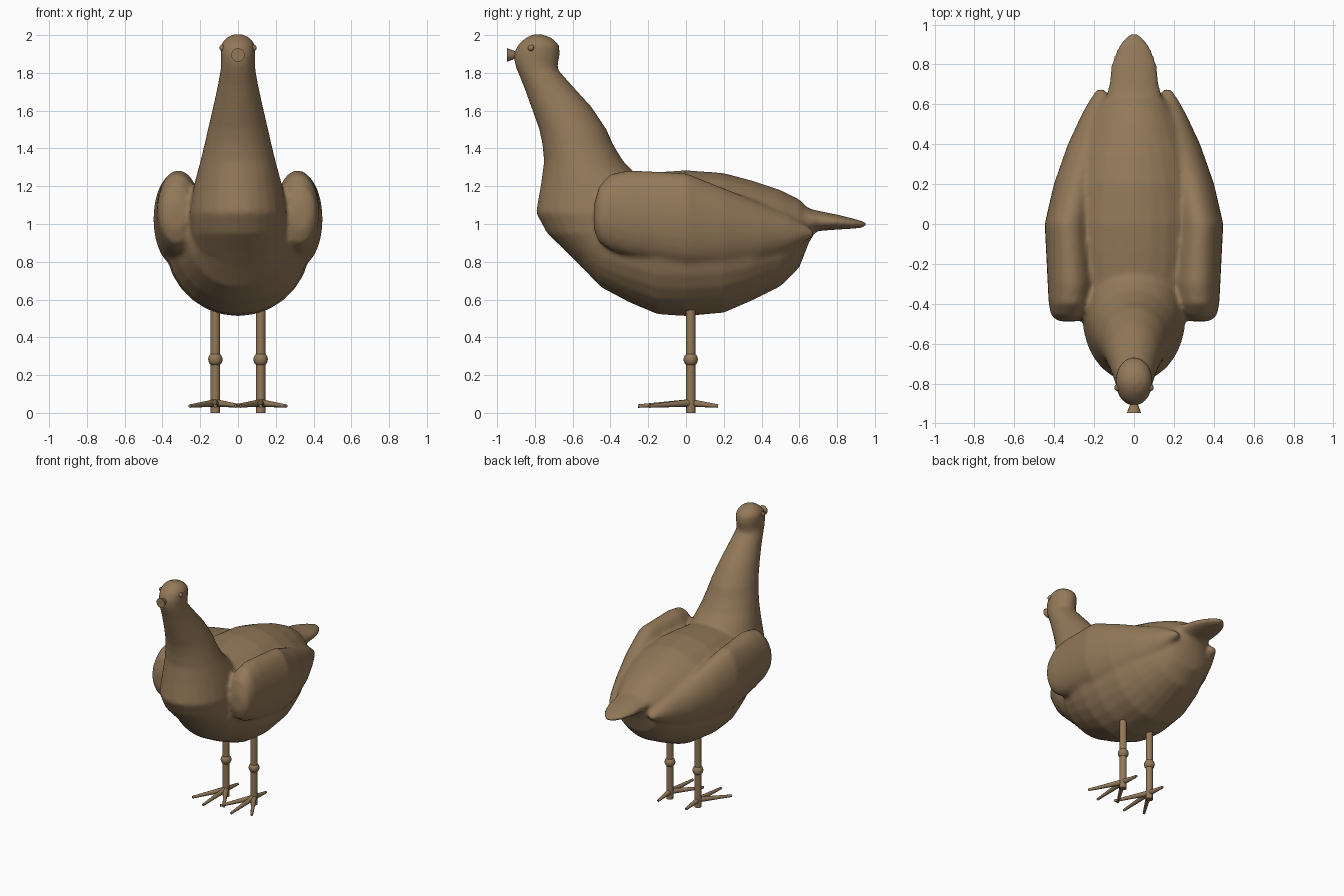
import bpy, bmesh, math
from mathutils import Vector, Matrix

if "Cube" in bpy.data.objects:
    bpy.data.objects.remove(bpy.data.objects["Cube"])

brown = bpy.data.materials.new("feather brown")
brown.diffuse_color = (0.29, 0.19, 0.10, 1)
brown.use_nodes = True
brown.node_tree.nodes["Principled BSDF"].inputs["Base Color"].default_value = brown.diffuse_color


def loft(bm, rings, n=28):
    """Skin elliptical rings given as (centre, axis a, axis b)."""
    loops = []
    for c, a, b in rings:
        loops.append([bm.verts.new(Vector(c) + Vector(a) * math.cos(t) + Vector(b) * math.sin(t))
                      for t in (2 * math.pi * i / n for i in range(n))])
    for p, q in zip(loops, loops[1:]):
        for i in range(n):
            j = (i + 1) % n
            bm.faces.new((p[i], p[j], q[j], q[i]))
    bm.faces.new(loops[0])
    bm.faces.new(loops[-1])


def along_y(rows, side=1):
    """Rows of y, centre x, half width, bottom z, top z."""
    return [((side * x, y, (lo + hi) / 2), (w, 0, 0), (0, 0, (hi - lo) / 2))
            for y, x, w, lo, hi in rows]


def finish(name, bm):
    bmesh.ops.recalc_face_normals(bm, faces=bm.faces)
    me = bpy.data.meshes.new(name)
    for f in bm.faces:
        f.smooth = True
    bm.to_mesh(me)
    bm.free()
    me.materials.append(brown)
    ob = bpy.data.objects.new(name, me)
    bpy.context.collection.objects.link(ob)
    return ob


def rod(name, p, q, r1, r2, n=16):
    """Tapered round bar between two points with sharp ends."""
    p, q = Vector(p), Vector(q)
    bm = bmesh.new()
    rot = (q - p).to_track_quat('Z', 'Y').to_matrix().to_4x4()
    bmesh.ops.create_cone(bm, cap_ends=True, segments=n, radius1=r1, radius2=r2,
                          depth=(q - p).length,
                          matrix=Matrix.Translation((p + q) / 2) @ rot)
    ob = finish(name, bm)
    for e in ob.data.edges:
        e.use_edge_sharp = False
    for f in ob.data.polygons:
        f.use_smooth = len(f.vertices) == 4
    return ob


def ball(name, c, r):
    bm = bmesh.new()
    bmesh.ops.create_uvsphere(bm, u_segments=20, v_segments=12, radius=r,
                              matrix=Matrix.Translation(c))
    return finish(name, bm)


bm = bmesh.new()
# Torso
loft(bm, along_y([
    (-.60, 0, .12, .82, 1.10), (-.55, 0, .20, .77, 1.15), (-.45, 0, .27, .665, 1.22),
    (-.30, 0, .34, .585, 1.26), (-.15, 0, .375, .522, 1.275), (0, 0, .385, .512, 1.285),
    (.20, 0, .36, .53, 1.27), (.35, 0, .32, .595, 1.23), (.50, 0, .25, .67, 1.18),
    (.60, 0, .19, .77, 1.13), (.65, 0, .13, .90, 1.08), (.68, 0, .10, .95, 1.06)]))
# Tail
loft(bm, along_y([
    (.50, 0, .14, .95, 1.12), (.62, 0, .145, .96, 1.09), (.70, 0, .125, .963, 1.07),
    (.80, 0, .114, .97, 1.05), (.88, 0, .085, .975, 1.03), (.935, 0, .045, .98, 1.015),
    (.952, 0, .02, .985, 1.01)]))
# Folded wings
for s in (-1, 1):
    loft(bm, along_y([
        (-.488, .33, .05, .97, 1.10), (-.46, .325, .09, .90, 1.20), (-.40, .32, .108, .86, 1.265),
        (-.30, .315, .118, .83, 1.285), (0, .33, .118, .78, 1.27), (.20, .29, .112, .78, 1.19),
        (.40, .22, .112, .80, 1.11), (.55, .19, .072, .86, 1.045), (.64, .17, .042, .915, .99),
        (.675, .165, .022, .93, .965)], s))
# Chest, neck and head: rows of z, front y, back y, half width
neck = [(.72, -.50, -.20, .15), (.85, -.63, -.15, .23), (.95, -.735, -.15, .25),
        (1.06, -.795, -.15, .258), (1.20, -.77, -.20, .235), (1.33, -.752, -.33, .20),
        (1.42, -.76, -.385, .178), (1.50, -.777, -.42, .16), (1.62, -.82, -.50, .132),
        (1.73, -.86, -.60, .108), (1.82, -.897, -.68, .092), (1.85, -.908, -.677, .09),
        (1.90, -.913, -.667, .092), (1.95, -.89, -.672, .09), (1.985, -.85, -.71, .065),
        (2.004, -.81, -.76, .025)]
loft(bm, [((0, (f + b) / 2, z), (w, 0, 0), (0, (b - f) / 2, 0)) for z, f, b, w in neck])
body = finish("bird_body", bm)
# Fuse the volumes into one soft skin
rm = body.modifiers.new("fuse", 'REMESH')
rm.mode = 'VOXEL'
rm.voxel_size = 0.014
rm.use_smooth_shade = True
sm = body.modifiers.new("soften", 'SMOOTH')
sm.factor = 0.5
sm.iterations = 6

# Beak flares outward
rod("beak", (0, -.89, 1.895), (0, -.947, 1.895), .014, .036, 20)

for s, side in ((-1, "left"), (1, "right")):
    x = s * .12
    ball(side + "_eye", (s * .082, -.82, 1.932), .017)
    # Leg and knee
    rod(side + "_leg", (x, .025, 0), (x, .025, .60), .025, .025)
    ball(side + "_knee", (x, .025, .283), .038)
    # Toes: three forward, one back
    for i, (dx, dy) in enumerate(((-.135, -.22), (0, -.28), (.135, -.22), (0, .145))):
        rod(f"{side}_toe_{i + 1}", (x, .025, .053), (x + dx, .025 + dy, .036), .02, .009, 12)
